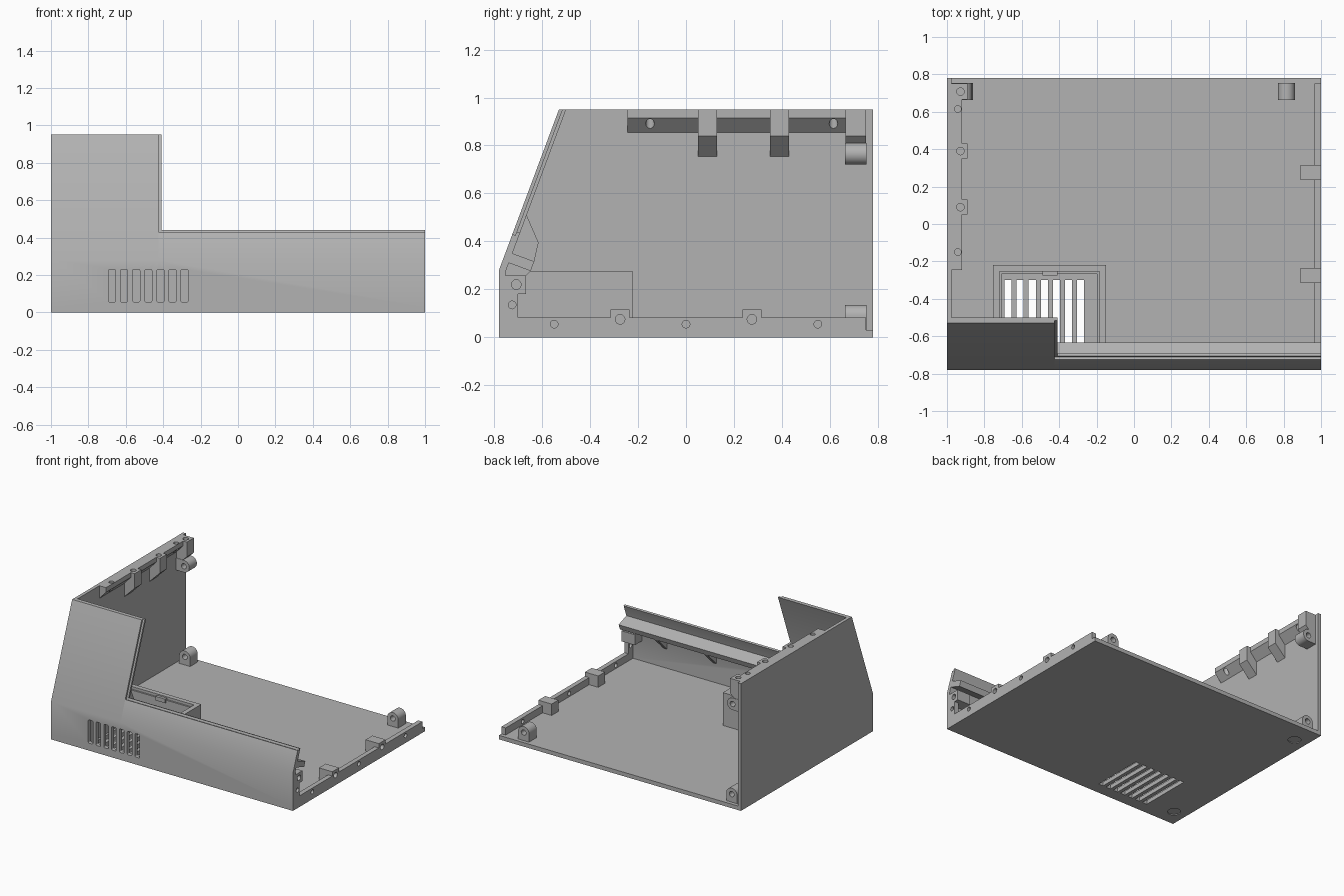
import bpy, bmesh, math
from mathutils import Vector

cube = bpy.data.objects.get("Cube")
if cube:
    bpy.data.objects.remove(cube, do_unlink=True)

grey = bpy.data.materials.new("matte grey")
grey.use_nodes = True
COLOUR = (0.45, 0.45, 0.45, 1)
grey.diffuse_color = COLOUR
grey.node_tree.nodes["Principled BSDF"].inputs["Base Color"].default_value = COLOUR


def prism(name, pts, axis, a, b):
    """Extrude a 2D outline along an axis from a to b."""
    place = {"x": lambda p, t: (t, p[0], p[1]),
             "y": lambda p, t: (p[0], t, p[1]),
             "z": lambda p, t: (p[0], p[1], t)}[axis]
    bm = bmesh.new()
    lo = [bm.verts.new(place(p, a)) for p in pts]
    hi = [bm.verts.new(place(p, b)) for p in pts]
    bm.faces.new(lo)
    bm.faces.new(hi)
    for i in range(len(pts)):
        j = (i + 1) % len(pts)
        bm.faces.new((lo[i], lo[j], hi[j], hi[i]))
    bmesh.ops.recalc_face_normals(bm, faces=bm.faces)
    mesh = bpy.data.meshes.new(name)
    bm.to_mesh(mesh)
    bm.free()
    mesh.materials.append(grey)
    ob = bpy.data.objects.new(name, mesh)
    bpy.context.collection.objects.link(ob)
    return ob


def box(name, x, y, z):
    return prism(name, [(x[0], y[0]), (x[1], y[0]), (x[1], y[1]), (x[0], y[1])], "z", *z)


def arc(cx, cy, r, start=0, sweep=360, n=24):
    count = n if sweep == 360 else n + 1
    return [(cx + r * math.cos(math.radians(start + sweep * i / n)),
             cy + r * math.sin(math.radians(start + sweep * i / n))) for i in range(count)]


def cut(ob, cutter):
    """Subtract the cutter and remove it."""
    cutter.hide_render = True
    mod = ob.modifiers.new("cut", "BOOLEAN")
    mod.operation, mod.solver, mod.object = "DIFFERENCE", "EXACT", cutter
    bpy.context.view_layer.objects.active = ob
    bpy.ops.object.modifier_apply(modifier=mod.name)
    bpy.data.objects.remove(cutter, do_unlink=True)


def drill(ob, axis, u, v, r, a, b):
    cut(ob, prism("drill", arc(u, v, r), axis, a, b))


FRONT, BACK, TOP, KNEE = -0.78, 0.78, 0.95, 0.28
FLOOR, WALL = 0.03, 0.025
SLOPE = Vector((0.25, 0.67)).normalized()
INWARD = Vector((SLOPE.y, -SLOPE.x))


def on_slope(z, depth):
    """Point on the sloped front at outer height z, sunk inward by depth."""
    return Vector((FRONT, KNEE)) + SLOPE * ((z - KNEE) / SLOPE.y) + INWARD * depth


# floor with vent slots and shallow foot recesses
floor = box("floor", (-1, 1), (FRONT, BACK), (0, FLOOR))
slots = [(-0.692 + 0.0645 * i, -0.654 + 0.0645 * i) for i in range(7)]
for s in slots:
    cut(floor, box("slot", s, (-0.69, -0.30), (-0.1, 0.1)))
for y in (-0.65, 0.62):
    drill(floor, "z", -0.9, y, 0.045, -0.1, 0.006)

# tall side wall
side = prism("side_wall", [(FRONT, FLOOR), (BACK, FLOOR), (BACK, TOP), (-0.53, TOP), (FRONT, KNEE)],
             "x", -1, -1 + WALL)


# front panel: outer skin plus a slightly larger inner skin forming a lip
def front_skin(name, d0, d1, step_x, low_z):
    def bend(d):
        return (FRONT + d, KNEE - d * 0.18)
    base = [bend(d0), (FRONT + d0, FLOOR), (FRONT + d1, FLOOR), bend(d1)]
    tall = [(-0.53 + d1 / SLOPE.y, TOP), (-0.53 + d0 / SLOPE.y, TOP)]
    low = [on_slope(low_z, d1), on_slope(low_z, d0)]
    for label, top, x0, x1 in (("tall", tall, -1 + WALL, step_x), ("low", low, step_x, 1)):
        panel = prism(f"{label}_front_{name}", base + top, "x", x0, x1)
        for a, b in slots:
            if a < x1 and b > x0:
                r = 0.008
                outline = (arc(b - r, 0.222, r, 0, 90, 4) + arc(a + r, 0.222, r, 90, 90, 4)
                           + arc(a + r, 0.063, r, 180, 90, 4) + arc(b - r, 0.063, r, 270, 90, 4))
                cut(panel, prism("slot", outline, "y", -0.9, -0.74))


front_skin("outer_skin", 0, 0.013, -0.425, 0.43)
front_skin("inner_skin", 0.013, 0.028, -0.41, 0.445)

# ledge behind the sloped front, square to the slope, with gussets
ledge = [on_slope(0.32, 0.027), on_slope(0.36, 0.027), on_slope(0.36, 0.125), on_slope(0.32, 0.125)]
prism("front_ledge", ledge, "x", -0.43, 1)
for x in (-0.12, 0.29, 0.70):
    prism("ledge_gusset", [ledge[0], ledge[3], (-0.755, 0.17), (-0.755, 0.27)], "x", x - 0.015, x + 0.015)
prism("step_gusset", [on_slope(0.36, 0.027), on_slope(0.52, 0.027), (-0.615, 0.395), ledge[2]],
      "x", -0.46, -0.43)

# vent duct: three walls with a lower inner lip
for name, t0, t1, h in (("duct", 0, 0.035, 0.275), ("duct_lip", 0.035, 0.047, 0.255)):
    xl, xr, yb = -0.755, -0.15, -0.22
    box(name + "_left_wall", (xl + t0, xl + t1), (-0.755, yb - t0), (FLOOR, h))
    box(name + "_right_wall", (xr - t1, xr - t0), (-0.755, yb - t0), (FLOOR, h))
    box(name + "_back_wall", (xl + t1, xr - t1), (yb - t1, yb - t0), (FLOOR, h))
box("duct_clip", (-0.49, -0.41), (-0.275, -0.255), (0.235, 0.265))

# low joining rail on the open side, with screw blocks
rail = box("edge_rail", (0.965, 1), (-0.755, 0.75), (FLOOR, 0.083))
for y in (-0.55, 0, 0.55):
    drill(rail, "x", y, 0.055, 0.016, 0.9, 1.1)
for y in (-0.275, 0.275):
    block = box("edge_block", (0.89, 1), (y - 0.04, y + 0.04), (FLOOR, 0.115))
    for part in (block, rail):
        drill(part, "x", y, 0.075, 0.02, 0.93, 1.1)
post = box("front_post", (0.965, 1), (-0.755, -0.70), (0.083, 0.18))
drill(post, "x", -0.725, 0.135, 0.016, 0.9, 1.1)
post_block = box("front_post_block", (0.89, 1), (-0.755, -0.667), (0.18, 0.258))
drill(post_block, "x", -0.708, 0.22, 0.02, 0.93, 1.1)

# top joining rail on the tall wall, chamfered beneath, with screw blocks
IN = -1 + WALL
top_rail = prism("top_rail", [(IN, TOP), (-0.92, TOP), (-0.92, 0.915), (IN, 0.855)], "y", -0.245, 0.75)
for y in (-0.15, 0.615):
    drill(top_rail, "z", -0.942, y, 0.018, 0.8, 1)
for y, half in ((0.09, 0.04), (0.39, 0.04), (0.708, 0.042)):
    block = prism("top_block", [(IN, TOP), (-0.89, TOP), (-0.89, 0.84), (IN, 0.755)],
                  "y", y - half, y + half)
    for part in (block, top_rail):
        drill(part, "z", -0.928, y, 0.02, 0.88, 1)

# rounded hinge lugs at the back, bored front to back
R = 0.045
for name, x in (("right_floor_lug", 0.815), ("left_floor_lug", -0.905)):
    lug = prism(name, [(x - R, FLOOR), (x + R, FLOOR)] + arc(x, 0.09, R, 0, 180, 16), "y", 0.663, 0.753)
    drill(lug, "y", x, 0.09, 0.02, 0.6, 0.8)
wall_lug = prism("wall_lug", [(IN, 0.81), (IN, 0.72)] + arc(-0.912, 0.765, R, -90, 180, 16), "y", 0.663, 0.753)
drill(wall_lug, "y", -0.912, 0.765, 0.02, 0.6, 0.8)

# smooth the round surfaces, keep edges sharp
bpy.ops.object.select_all(action="DESELECT")
for ob in bpy.context.collection.objects:
    if ob.type == "MESH" and grey.name in ob.data.materials:
        ob.select_set(True)
        bpy.context.view_layer.objects.active = ob
bpy.ops.object.shade_smooth_by_angle(angle=math.radians(30))
for ob in bpy.context.selected_objects:
    ob.select_set(False)
